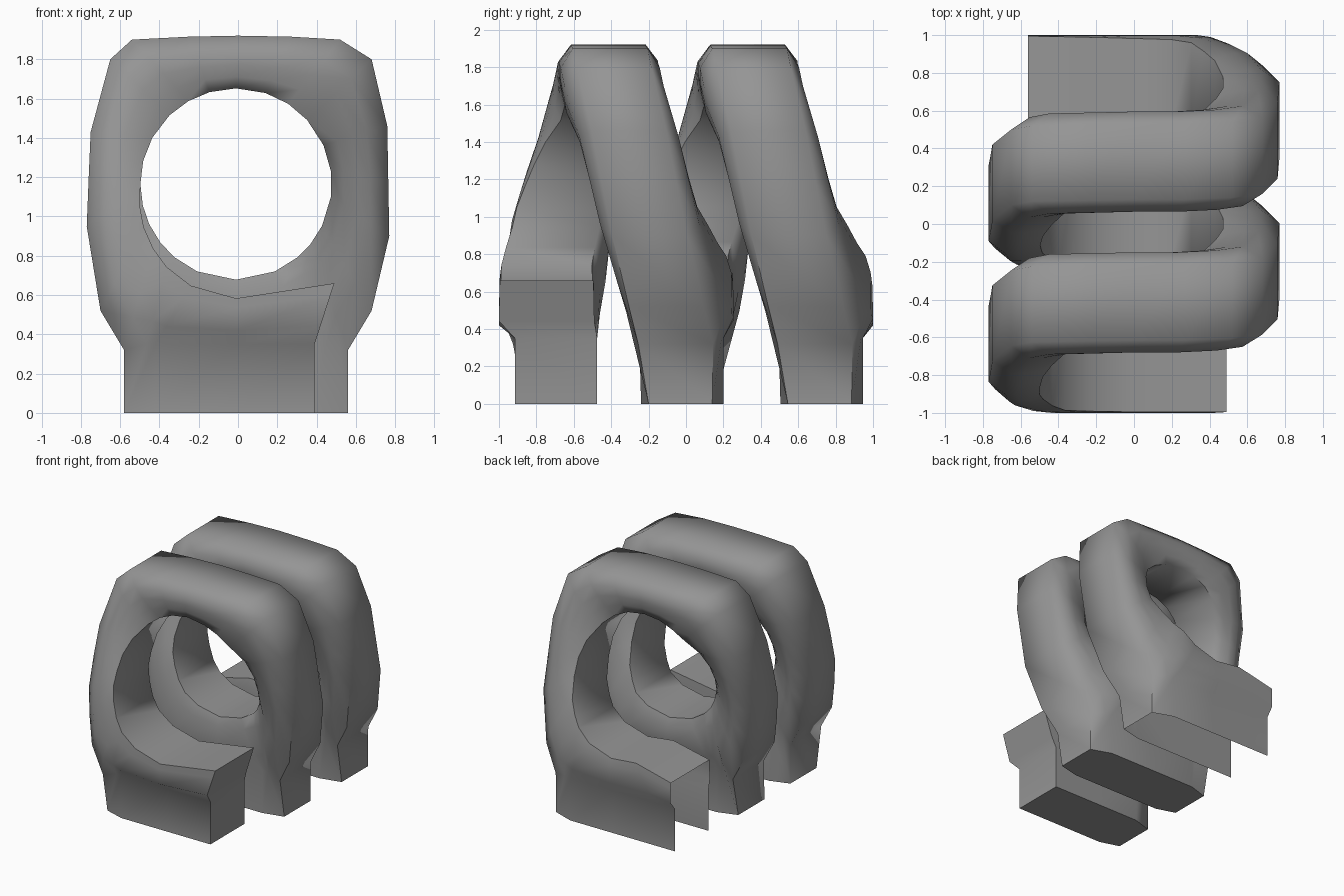
import bpy, bmesh
from math import radians, cos, sin
from mathutils import Vector

cube = bpy.data.objects.get("Cube")
if cube:
    bpy.data.objects.remove(cube)

PITCH = 0.745
START_Y = -0.725
HOLE = Vector((-0.01, 1.165))
HOLE_R = 0.487

# One coil turn: outer x, outer z, hole angle, y travel
TURN = [
    (0.56, 0, -50, -0.03), (0.39, 0, -66, -0.02), (0, 0, -90, -0.02),
    (-0.42, 0, -114, -0.02), (-0.58, 0, -130, -0.02), (-0.58, 0.32, -142, 0.0),
    (-0.70, 0.52, -155, 0.03), (-0.735, 0.735, -167, 0.05), (-0.77, 0.95, -180, 0.09),
    (-0.76, 1.20, -194, 0.14), (-0.75, 1.43, -209, 0.20), (-0.65, 1.80, -226, 0.28),
    (-0.54, 1.90, -240, 0.30), (-0.25, 1.915, -254, 0.305), (0, 1.92, -270, 0.31),
    (0.27, 1.915, -288, 0.31), (0.52, 1.90, -303, 0.32), (0.68, 1.80, -318, 0.34),
    (0.76, 1.46, -336, 0.42), (0.765, 1.18, -352, 0.475), (0.77, 0.90, -368, 0.53),
    (0.68, 0.52, -386, 0.62), (0.56, 0.32, -399, 0.67),
]


def section(x, z, angle, y, flare, foot_shift, corner, inner=None):
    """Ring of ten points across the coil, front side then back side."""
    outer = Vector((x, z))
    a = radians(angle)
    if inner is None:
        inner = HOLE + Vector((cos(a), sin(a))) * (HOLE_R + 0.095 * flare)
    lip = 0.225 + 0.025 * flare
    if z == 0:
        knee = Vector((x * 0.8 if corner else x, 0.35))
        path = [inner, inner.lerp(knee, 0.2), inner.lerp(knee, 0.7), knee, outer]
        widths = [lip, 0.252, 0.255, 0.22, 0.17 if corner else 0.22]
        shifts = [0, 0, 0, foot_shift, foot_shift]
    else:
        path = [inner.lerp(outer, t) for t in (0, 0.22, 0.45, 0.68, 1)]
        widths = [lip, 0.255, 0.265, 0.265, 0.2]
        shifts = [0] * 5
    rows = list(zip(path, widths, shifts))
    front = [(p.x, y + s - w, p.y) for p, w, s in rows]
    back = [(p.x, y + s + w, p.y) for p, w, s in rows]
    return front + back[::-1]


# Collect the sections along two turns and a final foot
rings = []
for turn in range(3):
    for i, (x, z, angle, dy) in enumerate(TURN):
        if turn == 2 and i > 4:
            break
        flare, inner = 0, None
        corner = z == 0 and i in (0, 4)
        if turn == 0:
            if i == 0:
                continue
            flare = min(1, max(0, 1 - (i - 2) / 6))
            if i == 1:
                inner = Vector((0.49, 0.66))
        if turn == 2:
            flare = i / 4
            if i == 4:
                x, corner, inner = -0.56, False, Vector((-0.56, 0.58))
        shift = (0.05, -0.02, -0.02)[turn]
        rings.append(section(x, z, angle, START_Y + turn * PITCH + dy,
                             flare, shift, corner, inner))

# Skin the sections; the underside of the last foot stays open
bm = bmesh.new()
loops = [[bm.verts.new(p) for p in ring] for ring in rings]
n = len(loops[0])
for k, (a, b) in enumerate(zip(loops, loops[1:])):
    last_foot = k >= len(loops) - 5
    for j in range(n):
        if last_foot and j == 4:
            continue
        m = (j + 1) % n
        bm.faces.new((a[j], a[m], b[m], b[j]))

# Close the leading end with quads across the section
first = loops[0]
for j in range(4):
    bm.faces.new((first[j], first[n - 1 - j], first[n - 2 - j], first[j + 1]))
bmesh.ops.recalc_face_normals(bm, faces=bm.faces)

mesh = bpy.data.meshes.new("coil")
bm.to_mesh(mesh)
bm.free()
coil = bpy.data.objects.new("coil", mesh)
bpy.context.scene.collection.objects.link(coil)

# Plain grey
grey = bpy.data.materials.new("plain_grey")
grey.use_nodes = True
colour = (0.3, 0.3, 0.3, 1)
grey.diffuse_color = colour
grey.node_tree.nodes["Principled BSDF"].inputs["Base Color"].default_value = colour
mesh.materials.append(grey)

bpy.ops.object.select_all(action="DESELECT")
coil.select_set(True)
bpy.context.view_layer.objects.active = coil
bpy.ops.object.shade_smooth_by_angle(angle=radians(68))
